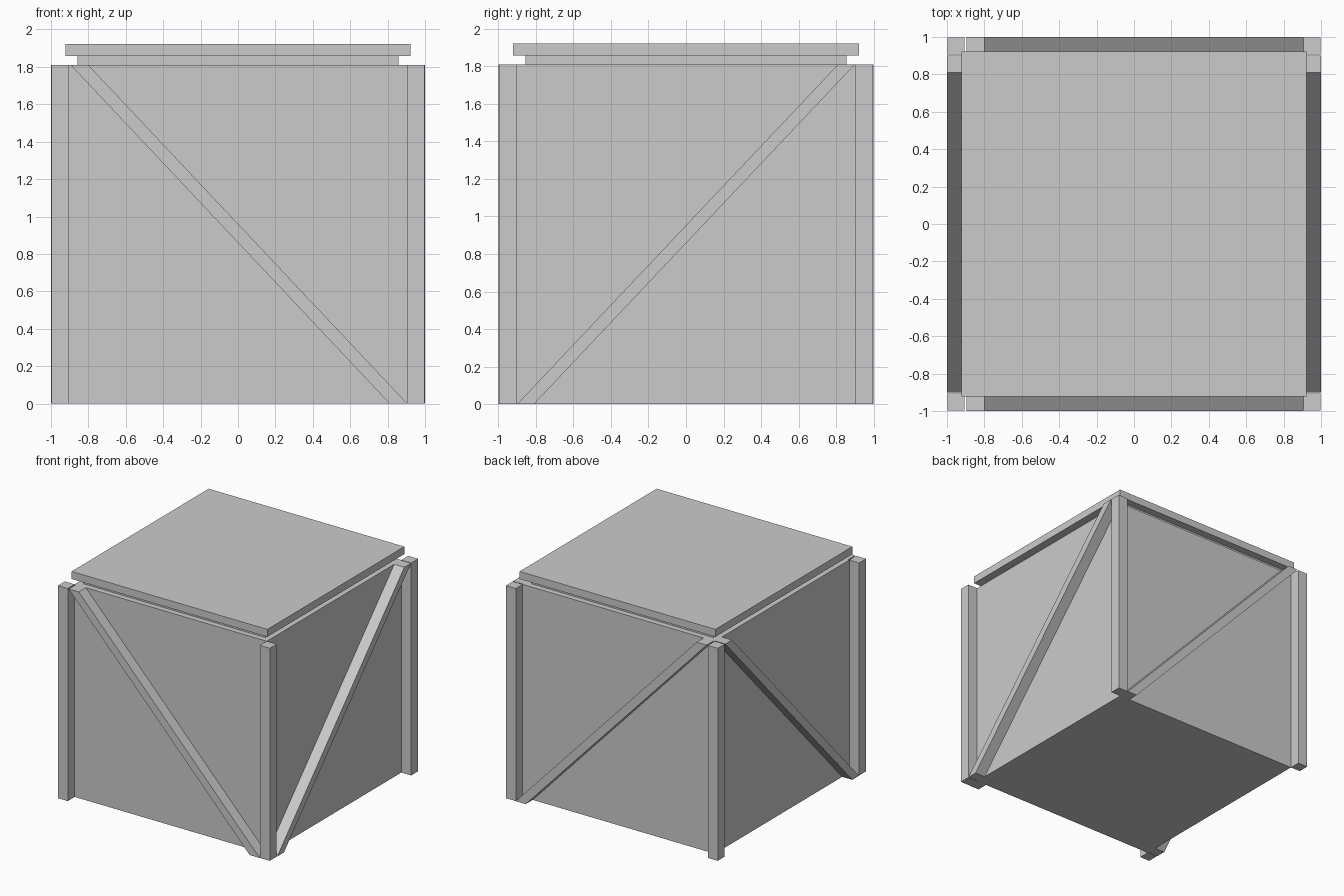
import bpy

if "Cube" in bpy.data.objects:
    bpy.data.objects.remove(bpy.data.objects["Cube"])

H = 1.81    # height of walls, posts and braces
IN = 0.905  # half width of the recessed body


def mesh_object(name, verts, faces):
    mesh = bpy.data.meshes.new(name)
    mesh.from_pydata(verts, [], faces)
    obj = bpy.data.objects.new(name, mesh)
    bpy.context.collection.objects.link(obj)
    return obj


def prism(name, profile, place, d0, d1):
    """Extrude a four-point profile between two depths."""
    verts = [place(u, v, d) for d in (d0, d1) for u, v in profile]
    faces = [(0, 1, 2, 3), (7, 6, 5, 4)]
    faces += [(i, i + 4, (i + 1) % 4 + 4, (i + 1) % 4) for i in range(4)]
    if place(0, 0, 1)[2] == 1 or place(0, 0, 1)[0] == 1:
        faces = [f[::-1] for f in faces]
    return mesh_object(name, verts, faces)


def box(name, x0, x1, y0, y1, z0, z1):
    rect = [(x0, y0), (x1, y0), (x1, y1), (x0, y1)]
    return prism(name, rect, lambda u, v, d: (u, v, d), z0, z1)


# Body, neck and lid
box("crate_body", -IN, IN, -IN, IN, 0, H)
box("lid_neck", -0.857, 0.857, -0.857, 0.857, H, 1.858)
box("lid", -0.922, 0.922, -0.922, 0.922, 1.858, 1.922)

# Corner posts
for sx, xn in ((-1, "left"), (1, "right")):
    for sy, yn in ((-1, "front"), (1, "back")):
        x = sorted((sx * IN, sx * 0.998))
        y = sorted((sy * IN, sy * 0.998))
        box(f"{yn}_{xn}_post", *x, *y, 0, H)

# Diagonal braces, cut flat at top and bottom
front_profile = [(0.81, 0), (0.905, 0), (-0.80, H), (-0.895, H)]
side_profile = [(-0.90, 0), (-0.81, 0), (0.90, H), (0.81, H)]
for s, fn, sn in ((-1, "front", "left"), (1, "back", "right")):
    d0, d1 = sorted((s * IN, s * 1.0))
    prism(f"{fn}_brace", front_profile, lambda u, v, d: (u, d, v), d0, d1)
    prism(f"{sn}_brace", side_profile, lambda u, v, d: (d, u, v), d0, d1)

# Make all normals point outward
import bmesh
for obj in bpy.context.collection.objects:
    bm = bmesh.new()
    bm.from_mesh(obj.data)
    bmesh.ops.recalc_face_normals(bm, faces=bm.faces)
    bm.to_mesh(obj.data)
    bm.free()
